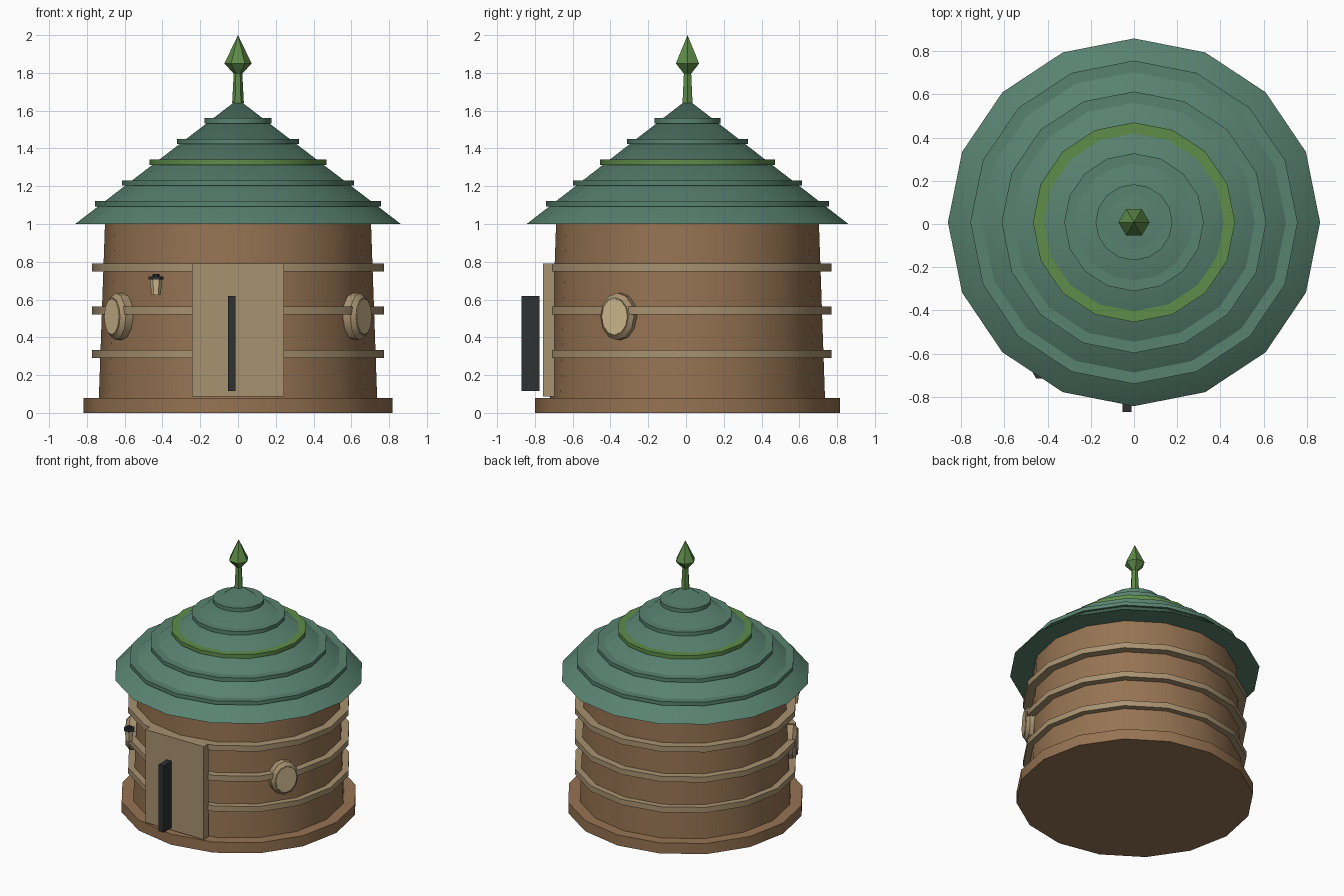
import bpy, bmesh, math
from mathutils import Matrix, Vector

if "Cube" in bpy.data.objects:
    bpy.data.objects.remove(bpy.data.objects["Cube"])

CY = 0.008      # centre of the round parts in y
SY = 0.988      # slight flattening in depth


def material(name, srgb):
    m = bpy.data.materials.new(name)
    lin = [((c / 255 + 0.055) / 1.055) ** 2.4 for c in srgb]
    m.diffuse_color = (*lin, 1)
    m.use_nodes = True
    m.node_tree.nodes["Principled BSDF"].inputs["Base Color"].default_value = m.diffuse_color
    return m


WOOD = material("brown_wood", (150, 115, 82))
TAN = material("tan_wood", (168, 146, 112))
ROOF = material("teal_roof", (88, 130, 112))
MOSS = material("moss_green", (94, 140, 72))
IRON = material("black_iron", (46, 49, 51))
PANE = material("pale_glass", (208, 185, 142))


def finish(name, bm, mat):
    bmesh.ops.recalc_face_normals(bm, faces=bm.faces)
    me = bpy.data.meshes.new(name)
    bm.to_mesh(me)
    bm.free()
    me.materials.append(mat)
    ob = bpy.data.objects.new(name, me)
    bpy.context.collection.objects.link(ob)
    bpy.ops.object.select_all(action='DESELECT')
    ob.select_set(True)
    bpy.context.view_layer.objects.active = ob
    bpy.ops.object.shade_smooth_by_angle(angle=math.radians(30))
    return ob


def lathe(name, profile, sides, mat, transform):
    """Turn (radius, height) points into a closed solid around z."""
    bm = bmesh.new()
    rings = []
    for r, z in profile:
        if r == 0:
            rings.append([bm.verts.new((0, 0, z))] * sides)
        else:
            rings.append([bm.verts.new((r * math.cos(math.tau * i / sides),
                                        r * math.sin(math.tau * i / sides), z))
                          for i in range(sides)])
    for a, b in zip(rings, rings[1:]):
        for i in range(sides):
            j = (i + 1) % sides
            bm.faces.new(list(dict.fromkeys((a[i], a[j], b[j], b[i]))))
    for ring in (rings[0], rings[-1]):
        if ring[0] is not ring[1]:
            bm.faces.new(ring)
    bm.transform(transform)
    return finish(name, bm, mat)


def box(name, lo, hi, mat):
    lo, hi = Vector(lo), Vector(hi)
    bm = bmesh.new()
    bmesh.ops.create_cube(bm, size=1)
    bm.transform(Matrix.Translation((lo + hi) / 2) @ Matrix.Diagonal((*(hi - lo), 1)))
    return finish(name, bm, mat)


ROUND = Matrix.Translation((0, CY, 0)) @ Matrix.Diagonal((1, SY, 1, 1))

# Foundation and tapered wall
lathe("base", [(0.818, 0), (0.818, 0.08)], 16, WOOD, ROUND)
lathe("wall", [(0.737, 0.07), (0.704, 1.01)], 16, WOOD, ROUND)

# Wooden hoops around the wall
for i, z in enumerate((0.29, 0.52, 0.748)):
    lathe(f"wall_hoop_{i + 1}", [(0.772, z), (0.772, z + 0.042)], 16, TAN, ROUND)

# Conical roof with stepped rings
lathe("roof", [(0.862, 1.0), (0, 1.66)], 16, ROOF, ROUND)
for i in range(5):
    r, z = 0.758 - 0.145 * i, 1.093 + 0.11 * i
    lathe(f"roof_ring_{i + 1}", [(r, z), (r, z + 0.028)], 16,
          MOSS if i == 2 else ROOF, ROUND)

# Finial: tapered stem and pointed head
lathe("finial_stem", [(0.031, 1.64), (0.022, 1.81)], 6, MOSS, ROUND)
lathe("finial_head", [(0.022, 1.795), (0.072, 1.85), (0, 2.0)], 6, MOSS, ROUND)

# Door and long handle
box("door", (-0.243, -0.757, 0.087), (0.243, -0.697, 0.79), TAN)
box("door_handle", (-0.054, -0.87, 0.115), (-0.012, -0.775, 0.62), IRON)

# Oval windows on both sides of the door
for side, label in ((1, "right"), (-1, "left")):
    heading = math.radians(-30) if side > 0 else math.radians(-150)
    place = (Matrix.Translation((0, CY, 0.51)) @ Matrix.Rotation(heading, 4, 'Z')
             @ Matrix.Rotation(math.pi / 2, 4, 'Y'))
    oval = place @ Matrix.Diagonal((1, 0.82, 1, 1))
    lathe(f"window_frame_{label}",
          [(0.125, 0.68), (0.125, 0.745), (0.1, 0.768)], 12, TAN, oval)
    lathe(f"window_pane_{label}", [(0.096, 0.76), (0.096, 0.773)], 12, PANE, oval)

# Hanging lantern
LANTERN = Matrix.Translation((-0.434, -0.68, 0))
lathe("lantern_glass", [(0.024, 0.625), (0.034, 0.708)], 6, PANE, LANTERN)
lathe("lantern_cap", [(0.04, 0.705), (0.04, 0.722), (0.018, 0.722), (0.018, 0.735)],
      6, IRON, LANTERN)
